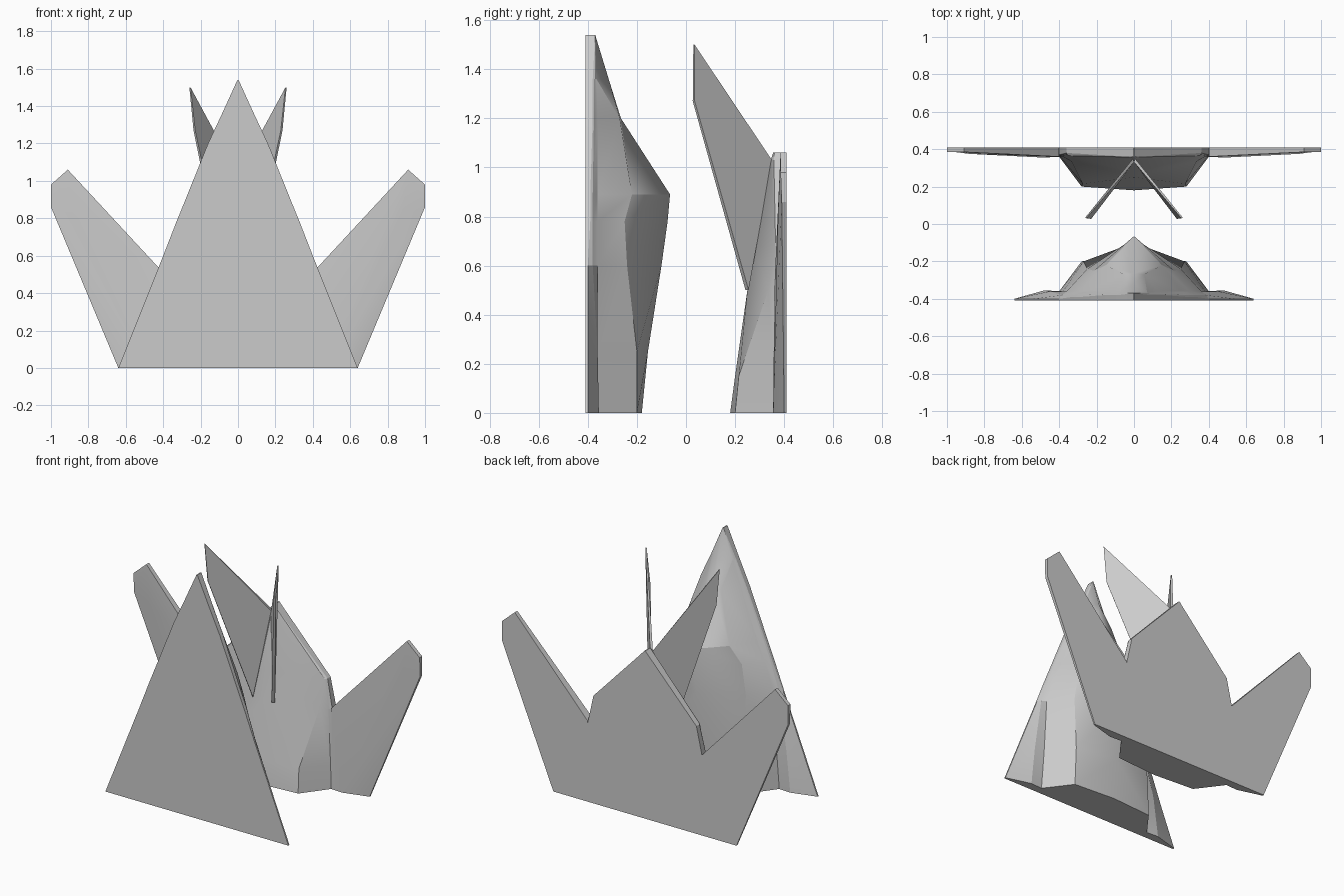
import bpy, bmesh
from mathutils import Vector

cube = bpy.data.objects.get("Cube")
if cube:
    bpy.data.objects.remove(cube, do_unlink=True)

PLANE = 0.41  # distance of both flat outer faces from the centre

grey = bpy.data.materials.new("plain grey")
grey.use_nodes = True
grey.diffuse_color = (0.6, 0.6, 0.6, 1)
grey.node_tree.nodes["Principled BSDF"].inputs["Base Color"].default_value = grey.diffuse_color


def finish(bm, name):
    """Turn a half mesh into a mirrored object."""
    bmesh.ops.remove_doubles(bm, verts=bm.verts, dist=0.0005)
    bmesh.ops.recalc_face_normals(bm, faces=bm.faces)
    mesh = bpy.data.meshes.new(name)
    bm.to_mesh(mesh)
    bm.free()
    mesh.materials.append(grey)
    obj = bpy.data.objects.new(name, mesh)
    bpy.context.collection.objects.link(obj)
    bpy.ops.object.select_all(action='DESELECT')
    obj.select_set(True)
    bpy.context.view_layer.objects.active = obj
    bpy.ops.object.shade_smooth_by_angle(angle=0.3)
    mirror = obj.modifiers.new("mirror", 'MIRROR')
    mirror.merge_threshold = 0.0005
    return obj


def hull(name, side, sections):
    """Loft half sections: height, rim, wing crest, root, shoulder, ridge depth."""
    bm = bmesh.new()
    rows = []
    for z, rim, crest, root, shoulder, ridge in sections:
        profile = [(0, 0), (rim[0], 0), rim, crest, root, shoulder, (0, ridge)]
        rows.append([bm.verts.new((x, side * (PLANE - d), z)) for x, d in profile])
    for low, high in zip(rows, rows[1:]):
        for i in range(len(low) - 1):
            bm.faces.new((low[i], low[i + 1], high[i + 1], high[i]))
    bm.faces.new(rows[0])
    bm.faces.new(rows[-1])
    return finish(bm, name)


def slab(name, front, back, faces):
    """Close a faceted front and a flat back with a rim."""
    bm = bmesh.new()
    f = [bm.verts.new(p) for p in front]
    b = [bm.verts.new(p) for p in back]
    n = len(b)
    for face in faces:
        bm.faces.new([f[i] for i in face])
    bm.faces.new(b)
    for i in range(n):
        j = (i + 1) % n
        bm.faces.new((f[i], f[j], b[j], b[i]))
    return finish(bm, name)


# Front half: triangular plate with the faceted nose body on its inner side
hull("front_hull", -1, [
    (0.00, (.64, .01), (.48, .055), (.40, .05), (.28, .21), .23),
    (0.25, (.54, .01), (.45, .05), (.38, .05), (.27, .21), .255),
    (0.60, (.40, .01), (.385, .03), (.36, .05), (.25, .17), .31),
    (0.78, (.33, .02), (.325, .03), (.30, .05), (.215, .16), .335),
    (0.89, (.285, .02), (.28, .03), (.25, .05), (.15, .19), .345),
    (1.20, (.16, .03), (.155, .035), (.13, .05), (.055, .14), .145),
    (1.36, (.085, .03), (.083, .035), (.08, .04), (.07, .045), .095),
    (1.54, (.003, .04), (.003, .04), (.003, .04), (.003, .04), .04)])

# Rear half: peaked body
hull("rear_hull", 1, [
    (0.00, (.44, .05), (.42, .052), (.40, .05), (.28, .21), .23),
    (0.15, (.43, .05), (.41, .05), (.395, .05), (.275, .195), .21),
    (0.50, (.40, .04), (.39, .045), (.38, .05), (.335, .075), .16),
    (0.68, (.36, .03), (.358, .035), (.356, .04), (.35, .045), .135),
    (1.03, (.03, .05), (.029, .05), (.028, .05), (.027, .052), .065),
    (1.06, (.003, .05), (.003, .05), (.003, .05), (.003, .05), .055)])

# Swept wings: rim points with depth, then the two ends of the crest
rim = [(.40, 0, .05), (.48, 0, .055), (.64, 0, .01), (1, .86, .02),
       (1, .98, .025), (.91, 1.06, .025), (.40, .51, .05)]
front = [(x, PLANE - d, z) for x, z, d in rim] + [(.88, PLANE - .035, .82)]
back = [(x, PLANE, z) for x, z, d in rim]
slab("wings", front, back, [(1, 2, 3, 7), (3, 4, 5, 7), (0, 1, 7, 5, 6)])

# Pair of splayed fins
outer = [Vector(p) for p in ((.08, .255, .5), (.238, .035, 1.27),
                             (.26, .035, 1.5), (.005, .35, 1.03))]
inward = Vector((-.77, -.63, 0))
inner = [p + inward * t for p, t in zip(outer, (.02, .012, .008, .03))]
inner = [Vector((max(p.x, 0), p.y, p.z)) for p in inner]
slab("fins", outer, inner, [(0, 1, 2, 3)])
